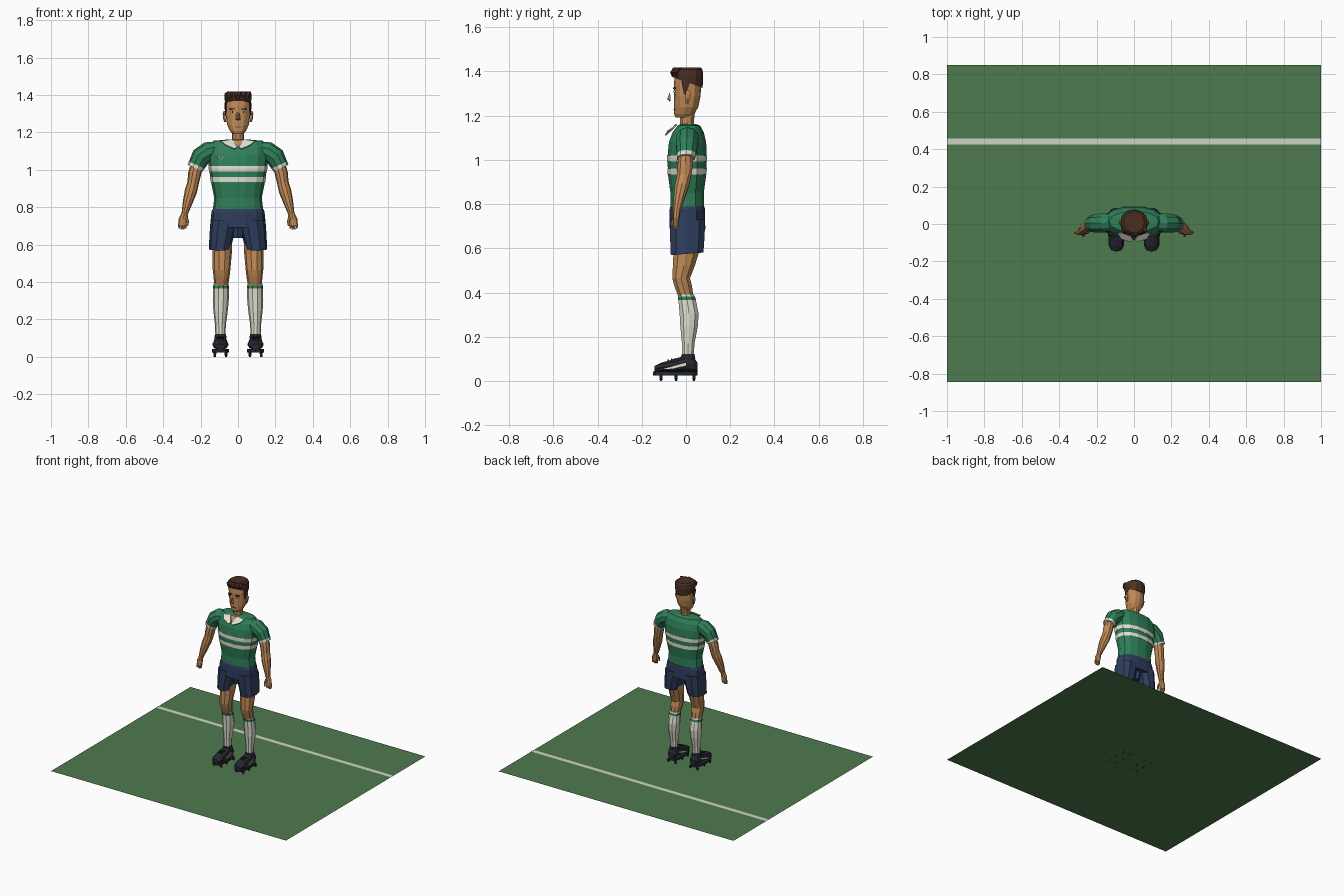
import bpy, bmesh, math
from mathutils import Vector

X, Y, Z = Vector((1, 0, 0)), Vector((0, 1, 0)), Vector((0, 0, 1))


def mat(name, hexcode):
    m = bpy.data.materials.new(name)
    rgb = [int(hexcode[i:i + 2], 16) / 255 for i in (0, 2, 4)]
    m.diffuse_color = [((c + .055) / 1.055) ** 2.4 for c in rgb] + [1]
    return m


SKIN, GREEN, WHITE = mat("skin", "C08A56"), mat("green_cloth", "2F8059"), mat("white_cloth", "E2E2D2")
NAVY, HAIR, BLACK = mat("navy_cloth", "2E3D5C"), mat("brown_hair", "4A2F22"), mat("dark_leather", "23272E")
GRASS, PAINT, LIP = mat("grass", "4F7A4E"), mat("pitch_paint", "CDD6C4"), mat("lip", "7C4A36")


def build(name, verts, faces, material, mirror=False):
    me = bpy.data.meshes.new(name)
    me.from_pydata(verts, [], faces)
    bm = bmesh.new()
    bm.from_mesh(me)
    bmesh.ops.recalc_face_normals(bm, faces=bm.faces)
    bm.to_mesh(me)
    bm.free()
    me.materials.append(material)
    ob = bpy.data.objects.new(name, me)
    bpy.context.collection.objects.link(ob)
    if mirror:
        ob.modifiers.new("Mirror", 'MIRROR').use_mirror_merge = False
    return ob


def tube(name, rings, material, n=10, axis=Z, p=1.0, mirror=False, caps=True):
    """Loft rings (x, y, z, r1, r2, slope); axis None follows the path."""
    verts, faces = [], []
    for k, (x, y, z, a, b, *s) in enumerate(rings):
        t = axis
        if t is None:
            lo, hi = rings[max(k - 1, 0)], rings[min(k + 1, len(rings) - 1)]
            t = (Vector(hi[:3]) - Vector(lo[:3])).normalized()
        u = X if t == Y else Y.cross(t).normalized()
        v = Z if t == Y else Y
        for i in range(n):
            q = math.tau * i / n
            c, d = [math.copysign(abs(w) ** p, w) for w in (math.cos(q), math.sin(q))]
            pt = Vector((x, y, z)) + u * a * c + v * b * d
            if s:
                pt.z += s[0] * b * d
            verts.append(pt)
    for k in range(len(rings) - 1):
        for i in range(n):
            j = (i + 1) % n
            faces.append((k * n + i, k * n + j, k * n + n + j, k * n + n + i))
    if caps:
        faces += [tuple(range(n)), tuple(range(len(verts) - n, len(verts)))]
    return build(name, verts, faces, material, mirror)


def box(name, c, size, material, mirror=False):
    verts = [[c[i] + size[i] * (k >> i & 1) - size[i] / 2 for i in range(3)] for k in range(8)]
    faces = [(0, 1, 3, 2), (4, 5, 7, 6), (0, 1, 5, 4), (2, 3, 7, 6), (0, 2, 6, 4), (1, 3, 7, 5)]
    return build(name, verts, faces, material, mirror)


def patch(name, pts, material, mirror=False):
    return build(name, pts, [tuple(range(len(pts)))], material, mirror)


def band(name, profile, z0, z1, material, n, p, mirror=False):
    """A cloth band that hugs a vertical profile between two heights."""
    def cut(z):
        for a, b in zip(profile, profile[1:]):
            if min(a[2], b[2]) <= z <= max(a[2], b[2]):
                f = (z - a[2]) / (b[2] - a[2])
                r = [a[i] + (b[i] - a[i]) * f for i in range(5)]
                return r[:3] + [r[3] + .002, r[4] + .002]
    zs = [z0] + [r[2] for r in profile if z0 < r[2] < z1] + [z1]
    tube(name, [cut(z) for z in zs], material, n, p=p, mirror=mirror)


# pitch and painted line
patch("pitch", [(-1, -.845, .003), (1, -.845, .003), (1, .85, .003), (-1, .85, .003)], GRASS)
patch("pitch_line", [(-1, .425, .006), (1, .425, .006), (1, .458, .006), (-1, .458, .006)], PAINT)

# jersey with two hoops
torso = [(0, .005, .775, .136, .077), (0, .005, .85, .127, .077), (0, .005, .93, .143, .088),
         (0, .005, 1.01, .156, .091), (0, .007, 1.08, .162, .086), (0, .01, 1.125, .155, .072),
         (0, .013, 1.155, .132, .052), (0, .01, 1.162, .05, .036)]
tube("jersey", torso, GREEN, 14, p=.85)
band("upper_hoop", torso, .992, 1.02, WHITE, 14, .85)
band("lower_hoop", torso, .934, .962, WHITE, 14, .85)

# sleeves and cuffs
tube("sleeve", [(.115, .008, 1.11, .04, .045), (.155, .006, 1.098, .054, .053), (.198, .004, 1.07, .053, .052),
                (.228, .001, 1.012, .044, .042)], GREEN, 10, None, mirror=True)
tube("sleeve_cuff", [(.221, .001, 1.026, .047, .045), (.229, 0, 1.008, .044, .043)], WHITE, 10, None, mirror=True)

# arms and hands
tube("arm", [(.215, 0, 1.04, .034, .034), (.232, -.003, .98, .035, .036), (.24, -.008, .93, .031, .034),
             (.252, -.018, .885, .033, .034), (.268, -.03, .83, .027, .027), (.285, -.042, .765, .017, .018)],
     SKIN, 10, None, mirror=True)
tube("palm", [(.285, -.042, .77, .016, .017), (.293, -.044, .738, .025, .015), (.297, -.046, .702, .023, .011)],
     SKIN, 8, mirror=True)
for i in range(4):
    x = .279 + i * .0115
    end = .68 if i in (1, 2) else .685
    tube("finger", [(x, -.046, .712, .0055, .008), (x + .001, -.047, .695, .0055, .008),
                    (x, -.05, end, .004, .005)], SKIN, 6, mirror=True)
tube("thumb", [(.276, -.05, .748, .008, .008), (.27, -.059, .722, .008, .008), (.272, -.064, .698, .005, .005)],
     SKIN, 6, mirror=True)

# shorts
tube("shorts_waist", [(0, .006, .79, .136, .079), (0, .006, .775, .142, .082), (0, .006, .69, .15, .083)],
     NAVY, 14, p=.85)
tube("shorts_gusset", [(0, .006, .71, .05, .06), (0, .006, .635, .03, .045)], NAVY, 8)
tube("shorts_leg", [(.075, .006, .73, .072, .083), (.085, .006, .66, .067, .082), (.098, .005, .575, .058, .077, .08)],
     NAVY, 10, p=.85, mirror=True)

# legs
tube("leg", [(.086, 0, .66, .055, .064), (.084, 0, .575, .053, .06), (.086, -.01, .52, .05, .052),
             (.088, -.022, .465, .047, .042), (.088, -.013, .43, .043, .042), (.09, 0, .38, .037, .036)],
     SKIN, 10, mirror=True)
sock = [(.09, 0, .392, .04, .037), (.091, .006, .36, .042, .042), (.092, .014, .305, .043, .045),
        (.093, .014, .25, .039, .042), (.094, .01, .17, .029, .03), (.094, .008, .08, .026, .026)]
tube("sock", sock, WHITE, 10, mirror=True)
band("sock_stripe", sock, .366, .382, GREEN, 10, 1, True)

# boots
tube("boot", [(.094, .052, .062, .024, .022), (.094, .035, .074, .034, .036), (.094, .005, .079, .037, .041),
              (.094, -.025, .074, .038, .036), (.094, -.07, .066, .042, .03), (.094, -.115, .06, .041, .023),
              (.094, -.143, .054, .026, .014)], BLACK, 10, Y, mirror=True)
tube("boot_collar", [(.094, .008, .1, .033, .036), (.094, .01, .122, .029, .03)], BLACK, 10, mirror=True)
tube("boot_sole", [(.094, -.048, z, .045, .101) for z in (.024, .042)], BLACK, 12, p=.75, mirror=True)
for y in (-.113, -.045, .036):
    for dx in (-.03, .03):
        tube("stud", [(.094 + dx, y, 0, .006, .006), (.094 + dx, y, .026, .009, .009)], BLACK, 6, mirror=True)
for side in (-1, 1):
    patch("boot_flash", [(.094 + side * dx, y, z) for dx, y, z in
          ((.043, -.1, .055), (.043, -.06, .054), (.04, .0, .07), (.039, .0, .082), (.043, -.06, .066))],
          WHITE, True)
for y, z in ((-.05, .101), (-.065, .098), (-.08, .094)):
    box("boot_lace", (.094, y, z), (.034, .006, .006), BLACK, True)

# neck and head
tube("neck", [(0, .005, 1.12, .038, .036), (0, .004, 1.17, .032, .033), (0, .008, 1.23, .034, .036)], SKIN, 10)
tube("head", [(0, -.012, 1.192, .03, .036), (0, -.008, 1.208, .043, .046), (0, .001, 1.24, .058, .055),
              (0, .006, 1.29, .066, .06), (0, .007, 1.34, .067, .062), (0, .008, 1.39, .06, .058)], SKIN, 12, p=.9)
tube("ear", [(.068, .004, 1.255, .006, .007), (.073, .007, 1.275, .007, .012), (.075, .009, 1.3, .007, .014),
             (.072, .008, 1.314, .005, .008)], SKIN, 6, mirror=True)

# face
build("nose", [(-.006, -.072, 1.308), (.006, -.072, 1.308), (-.013, -.07, 1.27), (.013, -.07, 1.27),
               (0, -.086, 1.275), (0, -.072, 1.264)],
      [(0, 1, 4), (0, 4, 2), (1, 3, 4), (2, 4, 5), (4, 3, 5), (0, 2, 5, 3, 1)], SKIN)
box("eye_white", (.028, -.051, 1.309), (.02, .008, .009), WHITE, True)
box("iris", (.028, -.054, 1.309), (.008, .006, .009), BLACK, True)
box("eyebrow", (.03, -.052, 1.324), (.029, .012, .006), HAIR, True)
box("mouth", (0, -.053, 1.228), (.032, .007, .005), LIP)

# hair, forelocks and sideburns
tube("hair", [(0, .007, 1.35, .068, .068, -.36), (0, .007, 1.384, .073, .071, -.12), (0, .007, 1.408, .071, .068),
              (0, .01, 1.419, .056, .056)], HAIR, 12, p=.9)
for i in range(5):
    x = -.05 + i * .025
    y = -.058 + abs(x) * .35
    tube("forelock", [(x - .004, y, 1.376, .01, .007), (x, y - .004, 1.396, .016, .011),
                      (x + .008, y + .012, 1.418, .012, .014)], HAIR, 6)
tube("sideburn", [(.066, -.006, 1.295, .003, .005), (.066, -.003, 1.325, .005, .014), (.067, 0, 1.36, .005, .025)],
     HAIR, 6, mirror=True)

# open collar standing off the chest, plain chest patch
build("collar", [(.03, -.045, 1.163), (.088, -.05, 1.155), (.068, -.082, 1.135), (.018, -.095, 1.113),
                 (.004, -.088, 1.122)], [(0, 1, 2, 3, 4)], WHITE, True).modifiers.new(
    "Thickness", 'SOLIDIFY').thickness = .006
patch("throat", [(-.03, -.046, 1.16), (.03, -.046, 1.16), (0, -.076, 1.118)], SKIN)
for name, r, y, m in (("chest_patch_rim", .015, -.087, WHITE), ("chest_patch", .01, -.089, GREEN)):
    patch(name, [(-.093 + r * math.sin(i * math.tau / 6), y, 1.066 + r * math.cos(i * math.tau / 6))
                 for i in range(6)], m)
